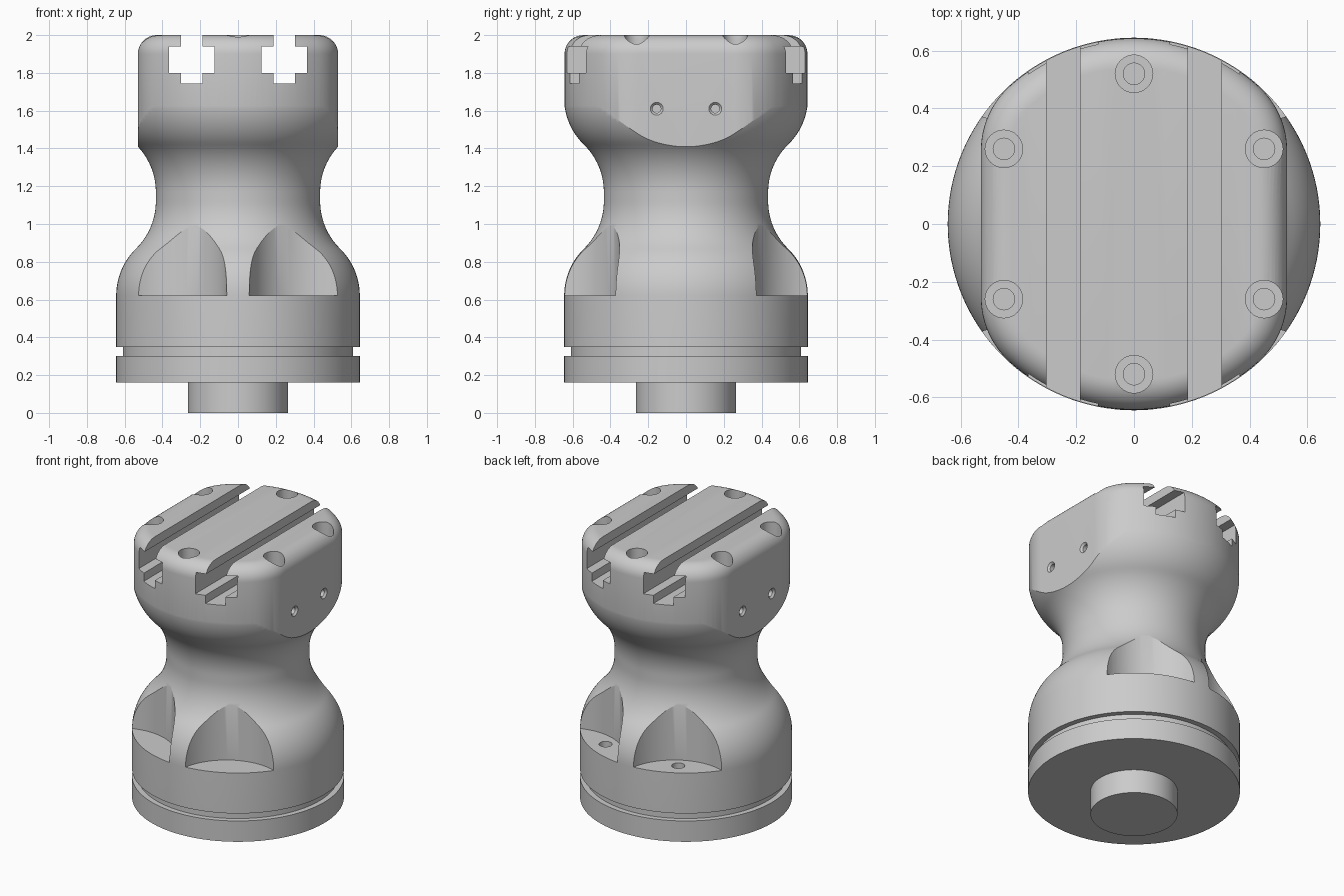
import bpy, bmesh
from math import sin, cos, pi, radians, sqrt, atan2, acos

if "Cube" in bpy.data.objects:
    bpy.data.objects.remove(bpy.data.objects["Cube"])

N = 128


def loft(name, loops):
    """Closed solid through a stack of rings with equal point counts."""
    bm = bmesh.new()
    rings = [[bm.verts.new(p) for p in ring] for ring in loops]
    for a, b in zip(rings, rings[1:]):
        n = len(a)
        for i in range(n):
            bm.faces.new((a[i], a[(i + 1) % n], b[(i + 1) % n], b[i]))
    bm.faces.new(rings[0][::-1])
    bm.faces.new(rings[-1])
    bmesh.ops.recalc_face_normals(bm, faces=bm.faces[:])
    me = bpy.data.meshes.new(name)
    bm.to_mesh(me)
    bm.free()
    ob = bpy.data.objects.new(name, me)
    bpy.context.collection.objects.link(ob)
    return ob


def lathe(name, profile, n=N):
    return loft(name, [[(r * cos(2 * pi * i / n), r * sin(2 * pi * i / n), z)
                        for i in range(n)] for r, z in profile])


def cut(target, tool, op='DIFFERENCE'):
    tool.hide_render = True
    mod = target.modifiers.new("cut", 'BOOLEAN')
    mod.operation, mod.object, mod.solver = op, tool, 'EXACT'
    bpy.ops.object.select_all(action='DESELECT')
    bpy.context.view_layer.objects.active = target
    target.select_set(True)
    bpy.ops.object.modifier_apply(modifier=mod.name)
    bpy.data.objects.remove(tool)


def s_curve(r0, z0, r1, z1, steps=14):
    """Two tangent arcs, vertical at both ends."""
    dr, dz = (r1 - r0) / 2, (z1 - z0) / 2
    R = (dr * dr + dz * dz) / (2 * abs(dr))
    s = 1 if dr > 0 else -1
    top = atan2(dz, R - abs(dr))
    first = [(r0 + s * R * (1 - cos(top * i / steps)), z0 + R * sin(top * i / steps))
             for i in range(steps + 1)]
    second = [(r0 + r1 - r, z0 + z1 - z) for r, z in first[-2::-1]]
    return first + second


# Turned body: spigot, flange, groove, waist and head
profile = [(.265, 0), (.265, .16), (.645, .16), (.645, .30), (.61, .30), (.61, .35), (.645, .35)]
profile += s_curve(.645, .62, .435, 1.12) + s_curve(.435, 1.17, .646, 1.67) + [(.646, 2.1)]
body = lathe("column_body", profile)

# Head envelope: round outline with two flats, blended corners and a rounded top edge
FLAT, RAD, FIL = .53, .643, .30
cx = FLAT - FIL
cy = sqrt((RAD - FIL) ** 2 - cx ** 2)
blend = atan2(cy, cx)
quarter = [(FLAT, 0, 0)]
for i in range(17):
    a = blend * i / 16
    quarter.append((cx + FIL * cos(a), cy + FIL * sin(a), a))
for i in range(1, 17):
    a = blend + (pi / 2 - blend) * i / 16
    quarter.append((RAD * cos(a), RAD * sin(a), a))
half = quarter + [(-x, y, pi - a) for x, y, a in quarter[-2::-1]]
outline = half + [(-x, -y, a + pi) for x, y, a in half[1:-1]]


def ring(d, z):
    return [(x - d * cos(a), y - d * sin(a), z) for x, y, a in outline]


loops = [ring(-.5, -.1), ring(-.5, 1.145), ring(0, 1.145)]
loops += [ring(.1 * (1 - cos(t)), 1.9 + .1 * sin(t)) for t in (radians(9 * i) for i in range(11))]
cut(body, loft("head_envelope", loops), 'INTERSECT')

# Two T-slots running front to back
for c in (-.245, .245):
    right = [(.0575, 1.745), (.0575, 1.80), (.12, 1.80), (.12, 1.94), (.0575, 1.94), (.0575, 2.1)]
    section = right + [(-x, z) for x, z in right[::-1]]
    cut(body, loft("slot_cutter", [[(c + x, y, z) for x, z in section] for y in (-1, 1)]))

# Counterbored bolt holes in the top
for k in range(6):
    a = radians(30 + 60 * k)
    tool = lathe("bolt_hole_cutter", [(.037, 1.70), (.037, 1.88), (.065, 1.88), (.065, 2.1)], 32)
    tool.location = (.52 * cos(a), .52 * sin(a), 0)
    bpy.context.view_layer.update()
    cut(body, tool)

# Scalloped pockets in the lower shoulder
for sx in (-1, 1):
    for sy in (-1, 1):
        tool = lathe("pocket_cutter", [(.352, .622), (.352, 1.15)], 96)
        tool.location = (sx * .406, sy * .703, 0)
        bpy.context.view_layer.update()
        cut(body, tool)
    # Drilled hole in the floor of each rear pocket
    tool = lathe("floor_hole_cutter", [(.04, .48), (.04, .7)], 32)
    tool.location = (sx * .27, .468, 0)
    bpy.context.view_layer.update()
    cut(body, tool)

# Countersunk holes in the side flats
for sx in (-1, 1):
    for y in (-.155, .155):
        tool = lathe("side_hole_cutter", [(.022, -.1), (.022, -.012), (.034, 0), (.034, .1)], 32)
        tool.location = (sx * FLAT, y, 1.61)
        tool.rotation_euler = (0, sx * pi / 2, 0)
        bpy.context.view_layer.update()
        cut(body, tool)

bpy.context.view_layer.objects.active = body
body.select_set(True)
bpy.ops.object.shade_smooth_by_angle(angle=radians(25))
